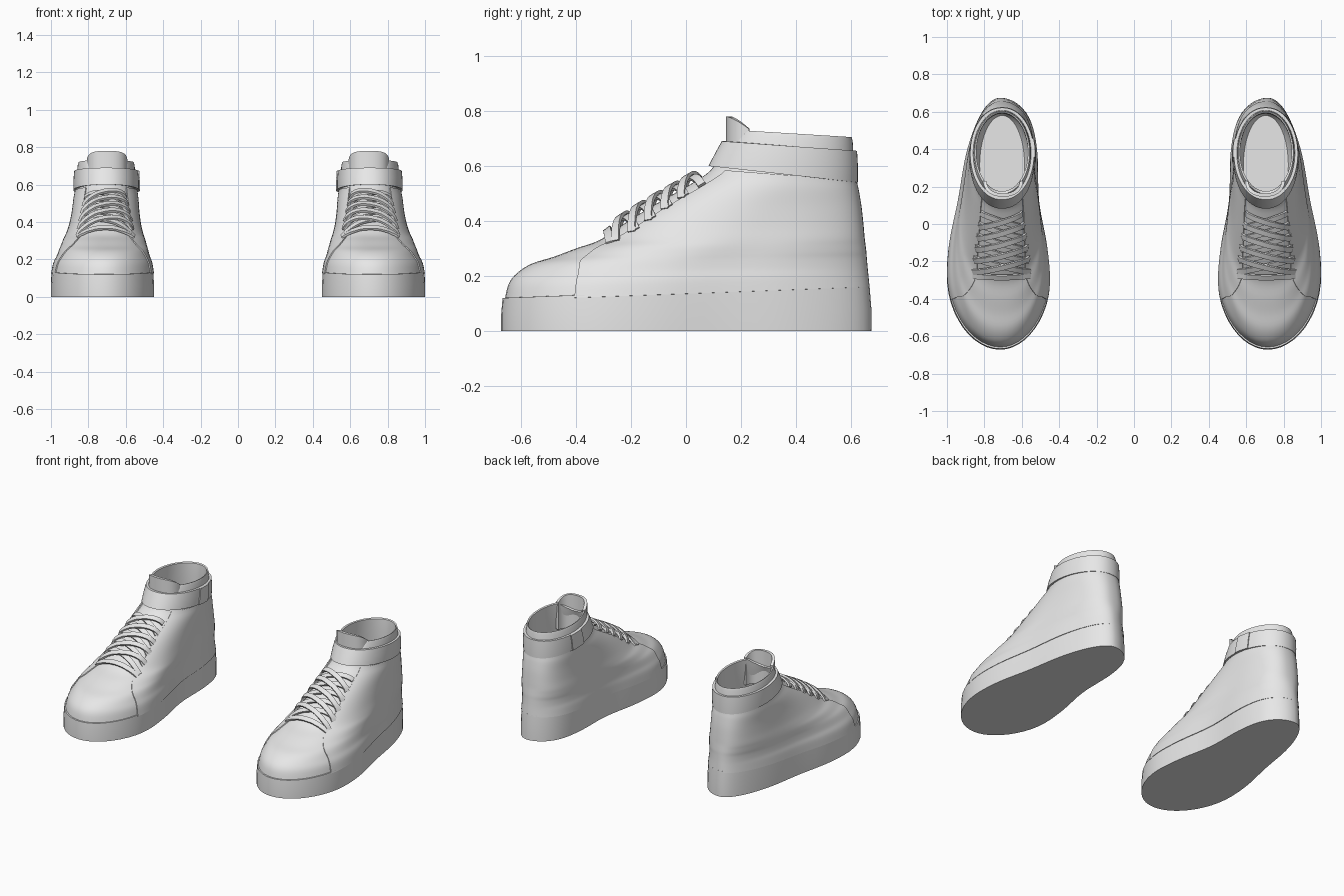
import bpy, bmesh, math
from mathutils import Vector
from mathutils.bvhtree import BVHTree

if "Cube" in bpy.data.objects:
    bpy.data.objects.remove(bpy.data.objects["Cube"])

mat = bpy.data.materials.new("light_grey")
mat.diffuse_color = (0.8, 0.8, 0.8, 1)
mat.use_nodes = True
mat.node_tree.nodes["Principled BSDF"].inputs["Base Color"].default_value = mat.diffuse_color
N = 64


def cat(rows, u):
    """Smooth interpolation through evenly spaced rows."""
    i = max(0, min(int(u), len(rows) - 2))
    f = u - i
    p = [rows[max(0, min(len(rows) - 1, i + d))] for d in (-1, 0, 1, 2)]
    return [b + 0.5 * f * (c - a + f * (2 * a - 5 * b + 4 * c - d + f * (3 * (b - c) + d - a)))
            for a, b, c, d in zip(*p)]


# Foot outline: outer and inner half widths from toe to heel
FOOT = [(.36, .34), (.337, .319), (.283, .256), (.228, .207), (.217, .242), (.21, .31)]


def point(a, zf, zb, yf, yb, k, p, hw, dip=0):
    """Point at angle a on a level ring: foot outline (k=0) to oval (k=1)."""
    s = (1 - math.cos(a)) / 2
    w = cat(FOOT, s * 5)[0 if math.sin(a) > 0 else 1]
    w = w + (hw - w) * k
    side = math.copysign(abs(math.sin(a)) ** p, math.sin(a))
    z = zf + (zb - zf) * s - dip * max(0, 1 - s / 0.12)
    return Vector((.715 - .01 * k + side * w, yf + (yb - yf) * s, z))


def ring(*args):
    return [point(2 * math.pi * i / N, *args) for i in range(N)]


def add(name, verts, faces, thick=0, angle=35):
    me = bpy.data.meshes.new(name)
    me.from_pydata(verts, [], faces)
    bm = bmesh.new()
    bm.from_mesh(me)
    bmesh.ops.recalc_face_normals(bm, faces=bm.faces)
    bm.to_mesh(me)
    bm.free()
    me.materials.append(mat)
    ob = bpy.data.objects.new(name, me)
    bpy.context.collection.objects.link(ob)
    bpy.ops.object.select_all(action='DESELECT')
    ob.select_set(True)
    bpy.context.view_layer.objects.active = ob
    if thick:
        m = ob.modifiers.new("thickness", 'SOLIDIFY')
        m.thickness, m.offset = thick, 0
        bpy.ops.object.modifier_apply(modifier=m.name)
    bpy.ops.object.shade_smooth_by_angle(angle=math.radians(angle))
    m = ob.modifiers.new("other_shoe", 'MIRROR')
    m.use_mirror_merge = False
    return ob


def grid(rows, closed=False, base=0):
    n = len(rows[0])
    verts = [v for r in rows for v in r]
    faces = [(base + j * n + i, base + j * n + (i + 1) % n,
              base + (j + 1) * n + (i + 1) % n, base + (j + 1) * n + i)
             for j in range(len(rows) - 1) for i in range(n if closed else n - 1)]
    return verts, faces


def loft(name, rows, cap_start=False, cap_end=False, **kw):
    v, f = grid(rows, True)
    if cap_start:
        f.append(tuple(range(N)))
    if cap_end:
        f.append(tuple(range(len(v) - N, len(v))))
    return add(name, v, f, **kw)


# Sole
loft("sole", [ring(0, 0, -.672, .675, 0, 1, .16),
              ring(.06, .08, -.672, .674, 0, 1, .16),
              ring(.12, .17, -.667, .667, .03, 1, .16),
              ring(.122, .172, -.64, .64, .15, 1, .16)], True, True)

# Upper: front z, back z, front y, back y, oval blend, bluntness, half width, panel edge angle
UPPER = [(.11, .16, -.660, .662, .05, 1, .165, .91),
         (.17, .20, -.645, .658, .13, 1, .165, .90),
         (.21, .23, -.615, .655, .26, .97, .165, .87),
         (.245, .265, -.56, .652, .36, .93, .165, .78),
         (.27, .29, -.48, .650, .44, .88, .165, .665),
         (.30, .315, -.40, .647, .52, .84, .165, .56),
         (.33, .34, -.315, .644, .62, .80, .165, .49),
         (.38, .385, -.24, .64, .75, .78, .165, .55),
         (.45, .45, -.13, .633, .87, .78, .165, .59),
         (.53, .51, .01, .623, .95, .82, .165, .63),
         (.585, .55, .09, .615, 1, .88, .162, .66),
         (.65, .62, .125, .61, 1, .95, .158, .66),
         (.73, .70, .16, .602, 1, 1, .150, .66)]
rows = [ring(*cat(UPPER, j / 4)[:7]) for j in range(45)]
rows += [ring(.72, .69, .155, .606, 1, 1, .152, .05),
         ring(.732, .705, .162, .602, 1, 1, .147, .05),
         ring(.728, .70, .175, .594, 1, 1, .138, .05),
         ring(.65, .62, .165, .59, 1, 1, .140),
         ring(.45, .42, .10, .60, 1, 1, .142),
         ring(.25, .25, .02, .61, 1, 1, .145),
         ring(.20, .20, .05, .58, 1, 1, .12)]
upper = loft("upper", rows, cap_end=True)

# Side panel overlay, open over the toe and the lacing
rows = []
for j in range(41):
    c = cat(UPPER, j / 4)
    rows.append([point(c[7] + (2 * math.pi - 2 * c[7]) * i / N, *c[:7]) for i in range(N + 1)])
add("side_panel", *grid(rows), thick=.011)

# Laces, laid on the instep as thin ribbons
tree = BVHTree.FromPolygons([v.co for v in upper.data.vertices],
                            [tuple(p.vertices) for p in upper.data.polygons])
lv, lf = [], []


def lace(x0, y0, x1, y1, lift, width=.03):
    path = []
    for i in range(17):
        t = i / 16
        hit, nor, _, _ = tree.ray_cast(Vector((.708 + x0 + (x1 - x0) * t, y0 + (y1 - y0) * t, 1)),
                                       Vector((0, 0, -1)))
        if nor.z < 0:
            nor = -nor
        path.append((hit + nor * (.006 + lift * math.sin(math.pi * t) ** .5), nor))
    strip = []
    for i, (p, n) in enumerate(path):
        tan = path[min(i + 1, 16)][0] - path[max(i - 1, 0)][0]
        side = tan.cross(n).normalized() * width / 2
        strip.append([p - side, p + side])
    v, f = grid(strip, base=len(lv))
    lv.extend(v)
    lf.extend(f)


lace(-.15, -.275, .15, -.275, .012)
for k in range(5):
    y, h = -.255 + .06 * k, .15 - .009 * k
    lace(-h, y, h - .008, y + .075, .013)
    lace(h, y, -h + .008, y + .075, .026)
add("laces", lv, lf, thick=.012)

# Ankle strap with its overlapping end on the inner side
strap = [(.60, .54, .082, .625, 1, .93, .175), (.645, .60, .105, .625, 1, .93, .175),
         (.69, .655, .13, .622, 1, .95, .171)]
inner = [(.69, .655, .15, .605, 1, .95, .155), (.60, .54, .105, .605, 1, .93, .158)]
loft("ankle_strap", [ring(*r) for r in strap + inner + strap[:1]])
add("strap_end", *grid([[point(-1.9 + .4 * i / 8, *r) for i in range(9)] for r in strap]), thick=.012)

# Tongue: curved plate with a rounded top
rows = []
for j in range(9):
    v = j / 8
    row = []
    for i in range(21):
        u = -1 + i / 10
        top = .78 - .045 * abs(u) ** 3
        row.append(Vector((.70 + .1 * math.sin(u * 1.45), .155 + .075 * abs(u) ** 2.2,
                           .55 + (top - .55) * v)))
    rows.append(row)
add("tongue", *grid(rows), thick=.018)
